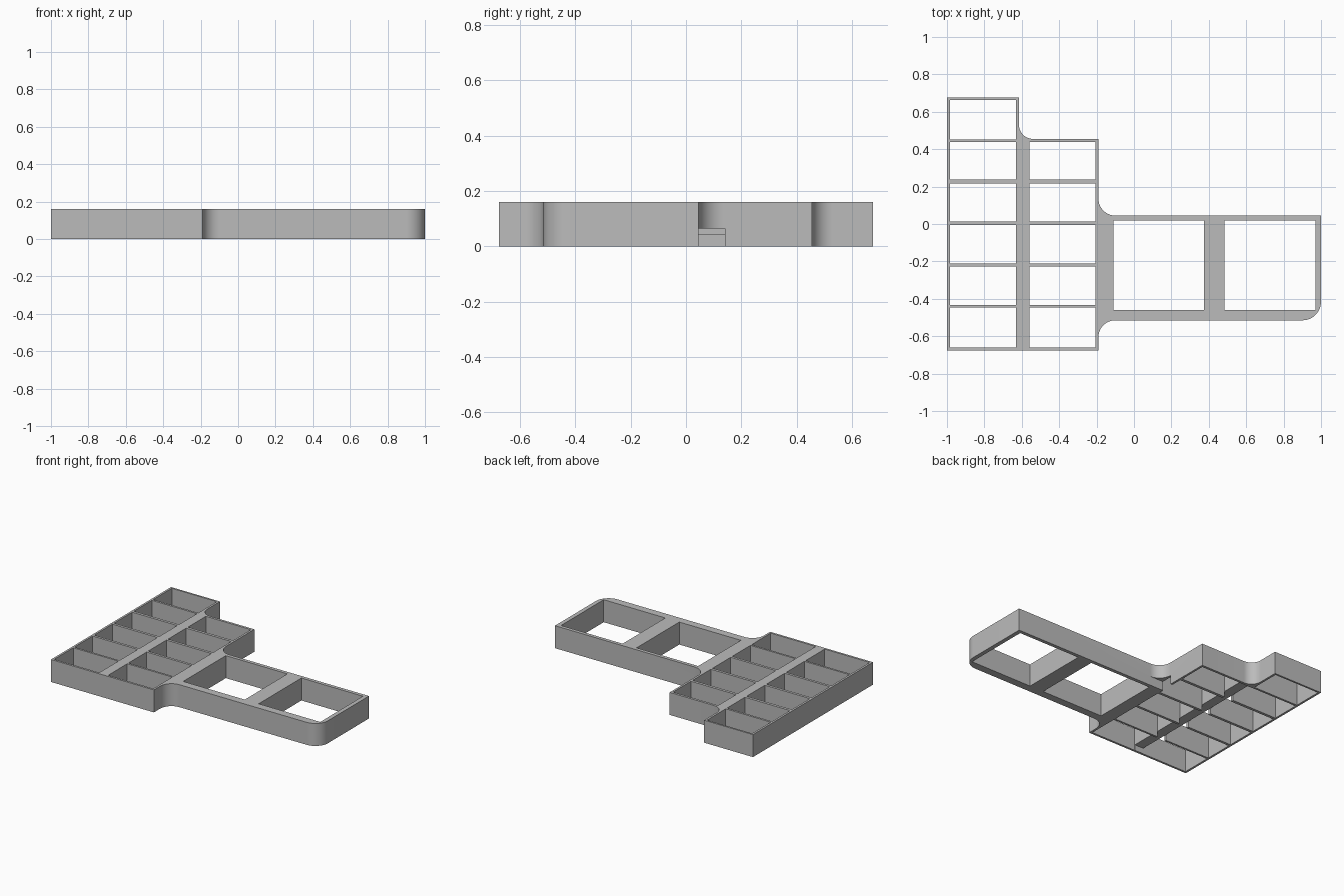
import bpy, bmesh, math

cube = bpy.data.objects.get("Cube")
if cube:
    bpy.data.objects.remove(cube, do_unlink=True)

H = 0.16  # tray height

grey = bpy.data.materials.new("plain grey")
grey.use_nodes = True
grey.diffuse_color = (0.5, 0.5, 0.5, 1)
grey.node_tree.nodes["Principled BSDF"].inputs["Base Color"].default_value = (0.5, 0.5, 0.5, 1)


def arc(cx, cy, r, start, end, steps=14):
    return [(cx + r * math.cos(math.radians(start + (end - start) * i / steps)),
             cy + r * math.sin(math.radians(start + (end - start) * i / steps)))
            for i in range(steps + 1)]


def add_prism(bm, outline, z0, z1):
    low = [bm.verts.new((x, y, z0)) for x, y in outline]
    high = [bm.verts.new((x, y, z1)) for x, y in outline]
    bm.faces.new(low[::-1])
    bm.faces.new(high)
    for i in range(len(low)):
        j = (i + 1) % len(low)
        bm.faces.new((low[i], low[j], high[j], high[i]))


def make_object(name, prisms):
    bm = bmesh.new()
    for p in prisms:
        add_prism(bm, *p)
    mesh = bpy.data.meshes.new(name)
    bm.to_mesh(mesh)
    bm.free()
    mesh.materials.append(grey)
    ob = bpy.data.objects.new(name, mesh)
    bpy.context.collection.objects.link(ob)
    return ob


def box(x0, x1, y0, y1, z0=-0.05, z1=H + 0.05):
    return [(x0, y0), (x1, y0), (x1, y1), (x0, y1)], z0, z1


# Outer outline, counter-clockwise, with rounded inner corners
outline = [(-1, -0.675), (-0.19, -0.675)]
outline += arc(-0.10, -0.605, 0.09, 180, 90)
outline += arc(0.90, -0.415, 0.10, 270, 360)
outline += [(1, 0.045)]
outline += arc(-0.10, 0.135, 0.09, 270, 180)
outline += [(-0.19, 0.455)]
outline += arc(-0.54, 0.53, 0.075, 270, 180)
outline += [(-0.615, 0.675), (-1, 0.675)]
tray = make_object("compartment_tray", [(outline, 0, H)])

# Compartments: two columns of small cells, and two large bays in the arm
rows = [(-0.66, -0.446), (-0.432, -0.228), (-0.21, -0.006),
        (0.013, 0.217), (0.237, 0.438), (0.453, 0.662)]
cells = [box(-0.985, -0.63, a, b) for a, b in rows]
cells += [box(-0.56, -0.205, a, b) for a, b in rows[:-1]]
cells += [box(-0.11, 0.375, -0.46, 0.02), box(0.485, 0.97, -0.46, 0.02)]

# Shallow channel under the middle rib, and a cable opening in the side wall
channel = [box(-0.631, -0.559, -0.659, 0.437, -0.05, 0.04)]
opening = [box(-0.22, -0.08, 0.045, 0.14, -0.05, 0.065)]

for name, prisms in (("cell_cutter", cells), ("channel_cutter", channel),
                     ("opening_cutter", opening)):
    cutter = make_object(name, prisms)
    cutter.hide_render = True
    mod = tray.modifiers.new(name, 'BOOLEAN')
    mod.operation = 'DIFFERENCE'
    mod.solver = 'EXACT'
    mod.object = cutter
    bpy.context.view_layer.update()
    depsgraph = bpy.context.evaluated_depsgraph_get()
    result = bpy.data.meshes.new_from_object(tray.evaluated_get(depsgraph))
    tray.modifiers.clear()
    tray.data = result
    bpy.data.objects.remove(cutter, do_unlink=True)

tray.data.materials.clear()
tray.data.materials.append(grey)
for poly in tray.data.polygons:
    poly.material_index = 0

# Smooth the rounded corners, keep the edges crisp
bpy.ops.object.select_all(action='DESELECT')
tray.select_set(True)
bpy.context.view_layer.objects.active = tray
bpy.ops.object.shade_smooth_by_angle(angle=math.radians(30))
